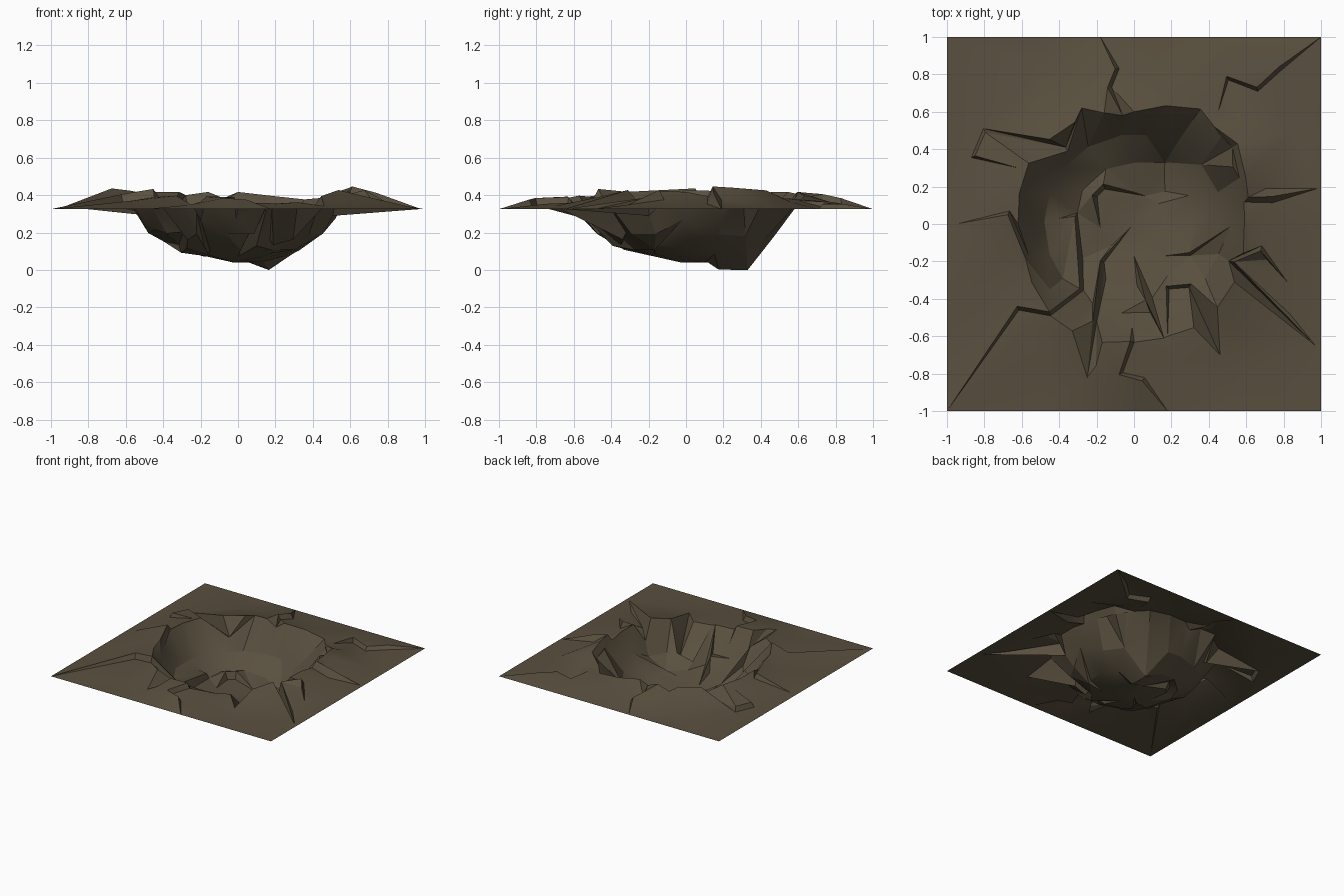
import bpy, bmesh, math, random
from mathutils import Vector
from mathutils.geometry import delaunay_2d_cdt

if "Cube" in bpy.data.objects:
    bpy.data.objects.remove(bpy.data.objects["Cube"])

random.seed(4)
GROUND = 0.328

# Rim of the crater every 30 degrees, counter-clockwise from +x: (radius, height)
RIM = [(.59, .42), (.61, .41), (.71, .38), (.60, .42), (.63, .42), (.65, .42),
       (.62, .43), (.63, .42), (.66, .40), (.65, .39), (.64, .365), (.62, .43)]

# Fault lines: signed step height (positive lifts the left side), then the path
FAULTS = [
    (-.04, [(-.18, 1), (-.09, .83), (-.13, .73), (-.06, .58)]),
    (-.04, [(1, 1), (.78, .83), (.66, .72), (.50, .78), (.45, .60)]),
    (-.06, [(.98, .19), (.74, .13), (.60, .13), (.58, .25), (.54, .42), (.43, .52)]),
    (-.05, [(.97, -.65), (.52, -.20), (.68, -.13), (.82, -.31)]),
    (.04, [(.18, -1), (.05, -.83), (-.07, -.80), (-.01, -.63), (-.01, -.55)]),
    (.07, [(.16, -.61), (.08, -.40), (0, -.17)]),
    (.04, [(-.25, -.82), (-.21, -.52), (-.17, -.20), (-.02, -.02)]),
    (.04, [(-1, -1), (-.62, -.45), (-.45, -.48), (-.28, -.35), (-.31, .05), (-.40, .03)]),
    (-.04, [(-.95, 0), (-.67, .06), (-.57, -.18), (-.45, -.35)]),
    (.04, [(-.28, .62), (-.36, .40), (-.80, .50), (-.86, .36), (-.62, .30)]),
    (.05, [(-.18, -.02), (-.21, .15), (-.16, .20), (.06, .15)]),
    (.04, [(.18, -.60), (.18, -.34), (.30, -.33), (.46, -.70)]),
    (.03, [(.17, -.17), (.30, -.16), (.52, -.01)]),
]


def rim_at(angle):
    t = (angle / math.tau * 12) % 12
    i, f = int(t) % 12, t % 1
    a, b = RIM[i], RIM[(i + 1) % 12]
    return [p + (q - p) * f for p, q in zip(a, b)]


def height(x, y):
    """Bowl, raised rim and flat surroundings, a pit at the back and a shelf at the left."""
    r = math.hypot(x, y)
    rr, rh = rim_at(math.atan2(y, x))
    prof = [(0, .035), (.17, .075), (.33, .11), (.48, .195), (rr, rh),
            (rr + .12, GROUND + (rh - GROUND) * .6), (.97, GROUND), (2, GROUND)]
    for (r0, z0), (r1, z1) in zip(prof, prof[1:]):
        if r <= r1:
            z = z0 + (z1 - z0) * (r - r0) / (r1 - r0)
            break
    z -= .12 * math.exp(-((x - .16) ** 2 + (y - .27) ** 2) / .018)
    z += .04 * math.exp(-((x + .40) ** 2 + (y + .12) ** 2) / .012)
    return GROUND if max(abs(x), abs(y)) > .995 else z


points, zs, edges = [], [], []


def add(x, y, lift=0.0, z=None):
    x, y = max(-1, min(1, x)), max(-1, min(1, y))
    if z is None:
        z = height(x, y)
    if max(abs(x), abs(y)) < .995:
        z += lift
        if math.hypot(x, y) > .58:
            z = max(z, GROUND)
    points.append(Vector((x, y)))
    zs.append(max(.003, min(.485, z)))
    return len(points) - 1


# Square border
border = []
for k in range(4):
    c, s = round(math.cos(k * math.pi / 2)), round(math.sin(k * math.pi / 2))
    for t in (-1, -.5, 0, .5):
        border.append(add(c - s * t, s + c * t))
edges += [(a, b) for a, b in zip(border, border[1:] + border[:1])]

# Faults: two parallel edges, one lifted and one dropped, closing at both ends
for step, path in FAULTS:
    path = [Vector(p) for p in path]
    high, low = [add(*path[0])], []
    low.append(high[0])
    for a, p, b in zip(path, path[1:], path[2:]):
        d = ((p - a).normalized() + (b - p).normalized()).normalized()
        side = Vector((-d.y, d.x)) * step * .28
        high.append(add(*(p + side), abs(step) * .7))
        low.append(add(*(p - side), -abs(step) * .3))
    end = add(*path[-1])
    for line in (high + [end], low + [end]):
        edges += list(zip(line, line[1:]))

fault_points = list(points)


def scatter(x, y):
    if all((p - Vector((x, y))).length > .05 for p in fault_points):
        add(x, y)


# Loose rings of facet corners for the bowl, rim and outer slope
scatter(0, 0)
edges.append((add(.165, .175, z=.005), add(.165, .33, z=.003)))  # deepest crease
for count, radius in ((8, .17), (12, .33), (18, .48)):
    for i in range(count):
        a = math.tau * (i + random.uniform(-.15, .15)) / count
        scatter(radius * math.cos(a), radius * math.sin(a))
for i in range(24):
    a = math.tau * i / 24
    rr = rim_at(a)[0]
    outer = rr + .13 if i % 2 else .965
    for r in (rr, outer):
        scatter(r * math.cos(a), r * math.sin(a))

# Triangulate the plan and lift it to its heights
verts, _, faces, origins, _, _ = delaunay_2d_cdt(points, edges, [], 0, 1e-5)
bm = bmesh.new()
bv = [bm.verts.new((v.x, v.y, zs[o[0]] if o else height(v.x, v.y)))
      for v, o in zip(verts, origins)]
for f in faces:
    bm.faces.new([bv[i] for i in f])
bm.normal_update()
if sum(f.normal.z for f in bm.faces) < 0:
    bmesh.ops.reverse_faces(bm, faces=bm.faces)
low_z = min(v.co.z for v in bm.verts)
for v in bm.verts:
    v.co.z -= low_z

mesh = bpy.data.meshes.new("crater_ground")
bm.to_mesh(mesh)
bm.free()
earth = bpy.data.materials.new("brown earth")
earth.diffuse_color = (.100, .079, .049, 1)
earth.use_nodes = True
earth.node_tree.nodes["Principled BSDF"].inputs["Base Color"].default_value = earth.diffuse_color
mesh.materials.append(earth)
ground = bpy.data.objects.new("crater_ground", mesh)
bpy.context.collection.objects.link(ground)
bpy.context.view_layer.objects.active = ground
ground.select_set(True)
bpy.ops.object.shade_smooth_by_angle(angle=math.radians(22))
